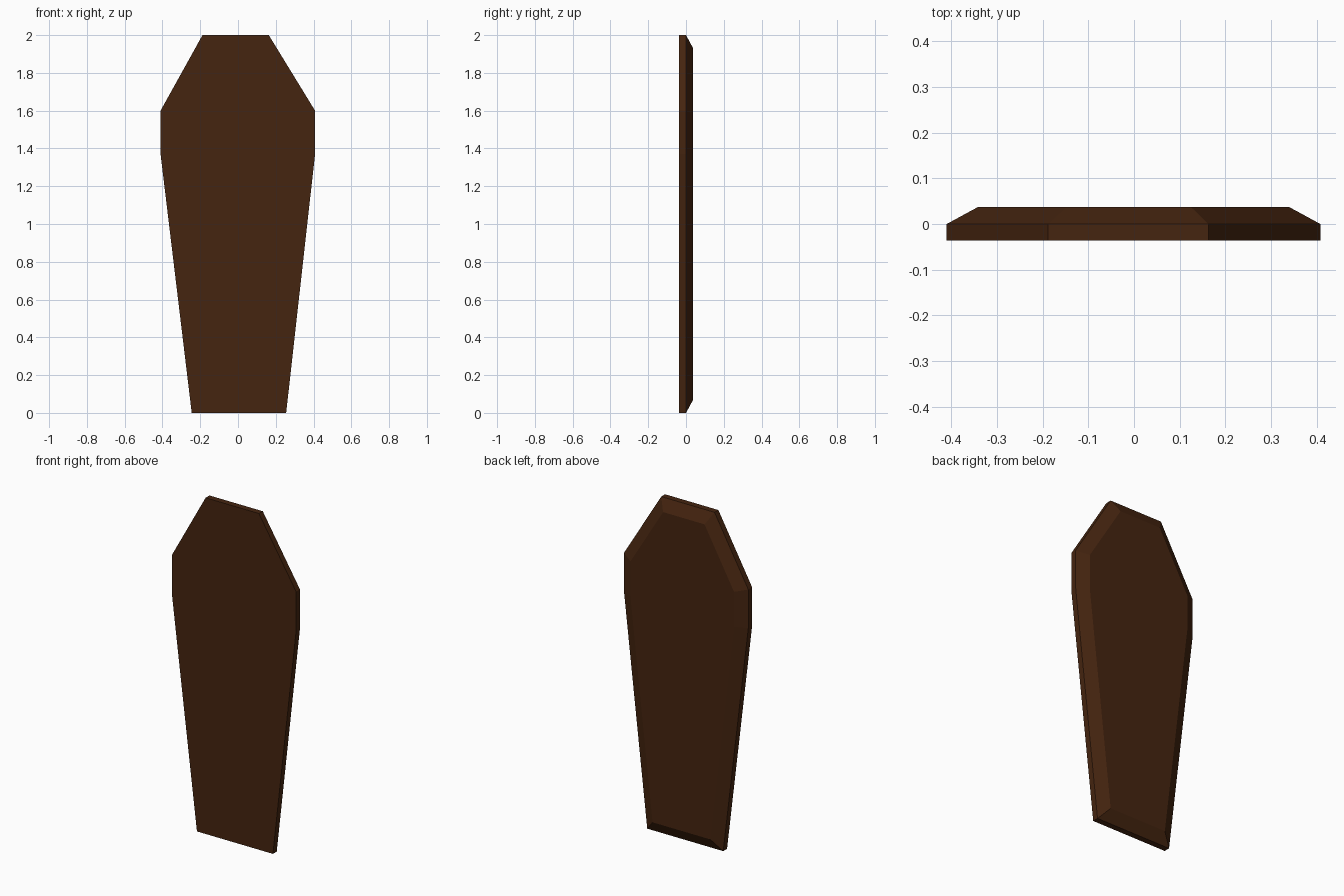
import bpy, bmesh
from mathutils import Vector

if "Cube" in bpy.data.objects:
    bpy.data.objects.remove(bpy.data.objects["Cube"])

# Dark wood colour
wood = bpy.data.materials.new("dark brown wood")
wood.diffuse_color = (0.060, 0.018, 0.005, 1)
wood.use_nodes = True
wood.node_tree.nodes["Principled BSDF"].inputs["Base Color"].default_value = wood.diffuse_color

# Lid outline (x, z), slightly uneven at the head and foot
outline = [(-0.245, 0), (0.255, 0), (0.408, 1.37), (0.408, 1.60),
           (0.163, 2.0), (-0.188, 2.0), (-0.41, 1.60), (-0.41, 1.37)]
FRONT, RIM, BACK, INSET = -0.036, 0.0, 0.037, 0.068

bm = bmesh.new()
# Flat front panel
front = bm.faces.new([bm.verts.new((x, FRONT, z)) for x, z in outline])

# Straight rim
ext = bmesh.ops.extrude_face_region(bm, geom=[front], use_keep_orig=True)
verts = [g for g in ext["geom"] if isinstance(g, bmesh.types.BMVert)]
bmesh.ops.translate(bm, verts=verts, vec=Vector((0, RIM - FRONT, 0)))
bmesh.ops.recalc_face_normals(bm, faces=bm.faces[:])

# Sloped border rising to the raised back panel
back = [f for f in bm.faces if f.normal.y > 0.9]
bmesh.ops.inset_individual(bm, faces=back, thickness=INSET,
                           depth=BACK - RIM, use_even_offset=True)
bmesh.ops.recalc_face_normals(bm, faces=bm.faces[:])

mesh = bpy.data.meshes.new("coffin_lid")
bm.to_mesh(mesh)
bm.free()
mesh.materials.append(wood)
lid = bpy.data.objects.new("coffin_lid", mesh)
bpy.context.collection.objects.link(lid)
